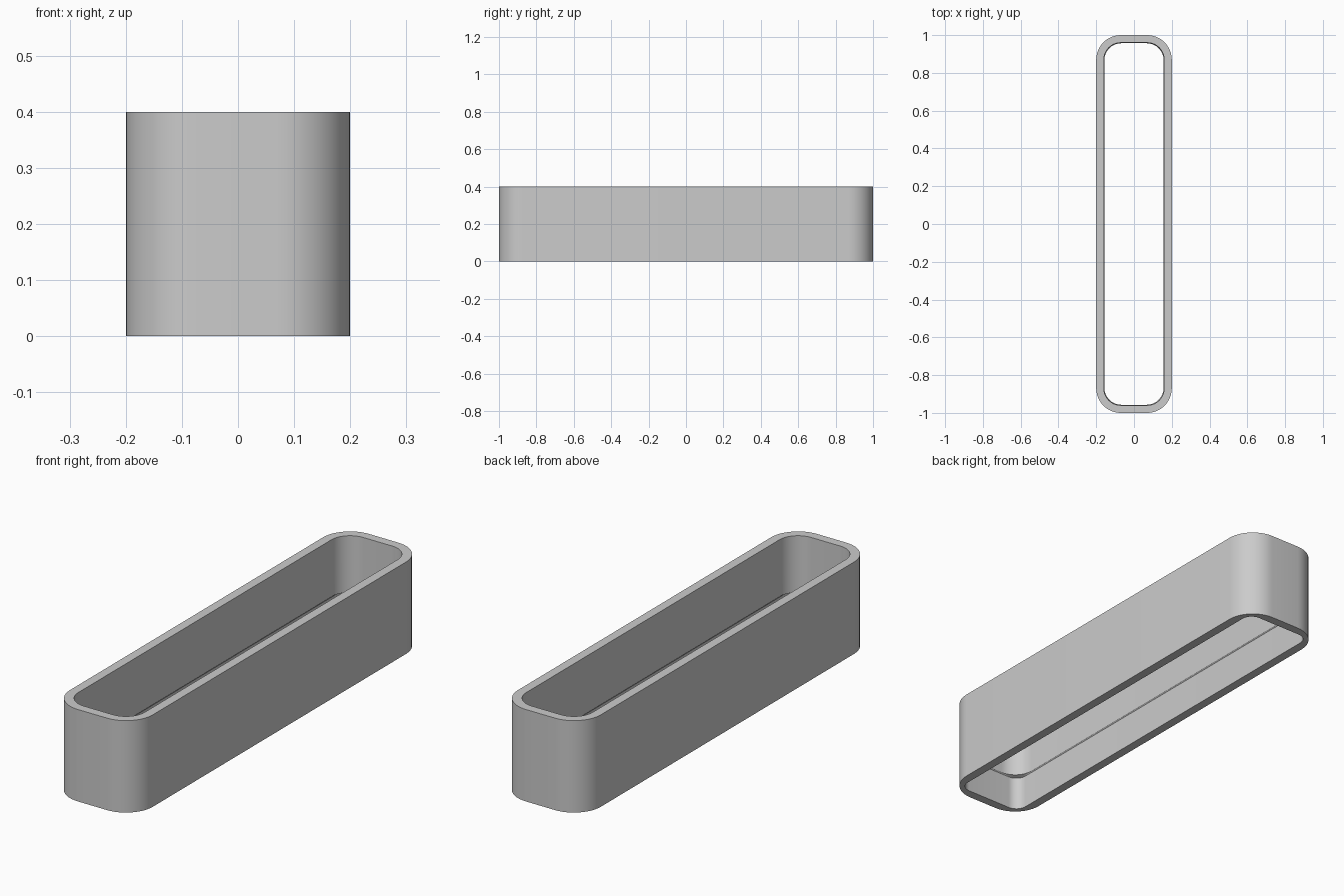
import bpy, bmesh, math

cube = bpy.data.objects.get("Cube")
if cube:
    bpy.data.objects.remove(cube, do_unlink=True)

grey = bpy.data.materials.new("plain grey")
grey.use_nodes = True
colour = (0.6, 0.6, 0.6, 1)
grey.diffuse_color = colour
grey.node_tree.nodes["Principled BSDF"].inputs["Base Color"].default_value = colour

HALF_X, HALF_Y, HEIGHT = 0.2, 1.0, 0.4
STEPS = 12  # segments per rounded corner


def rounded_loop(bm, inset, radius, z):
    """Rounded rectangle of vertices, inset from the outer size."""
    cx, cy = HALF_X - inset - radius, HALF_Y - inset - radius
    verts = []
    for corner, (sx, sy) in enumerate([(1, 1), (-1, 1), (-1, -1), (1, -1)]):
        for i in range(STEPS + 1):
            a = (corner + i / STEPS) * math.pi / 2
            verts.append(bm.verts.new((sx * cx + radius * math.cos(a),
                                       sy * cy + radius * math.sin(a), z)))
    return verts


# Wall section: inset, corner radius, height
section = [
    (0, 0.13, 0),            # outer bottom
    (0, 0.13, HEIGHT),       # outer top
    (0.04, 0.09, HEIGHT),    # inner top
    (0.043, 0.09, 0.155),    # inner ledge, wide corners
    (0.04, 0.05, 0.15),      # under the ledge, tighter corners
    (0.04, 0.05, 0),         # inner bottom
]

bm = bmesh.new()
loops = [rounded_loop(bm, *row) for row in section]
for a, b in zip(loops, loops[1:] + loops[:1]):
    for i in range(len(a)):
        j = (i + 1) % len(a)
        bm.faces.new((a[i], a[j], b[j], b[i]))
bmesh.ops.recalc_face_normals(bm, faces=bm.faces)

mesh = bpy.data.meshes.new("rounded_frame")
bm.to_mesh(mesh)
bm.free()
mesh.materials.append(grey)
frame = bpy.data.objects.new("rounded_frame", mesh)
bpy.context.collection.objects.link(frame)

# Smooth corners, crisp rims
bpy.ops.object.select_all(action="DESELECT")
frame.select_set(True)
bpy.context.view_layer.objects.active = frame
bpy.ops.object.shade_smooth_by_angle(angle=math.radians(30))
